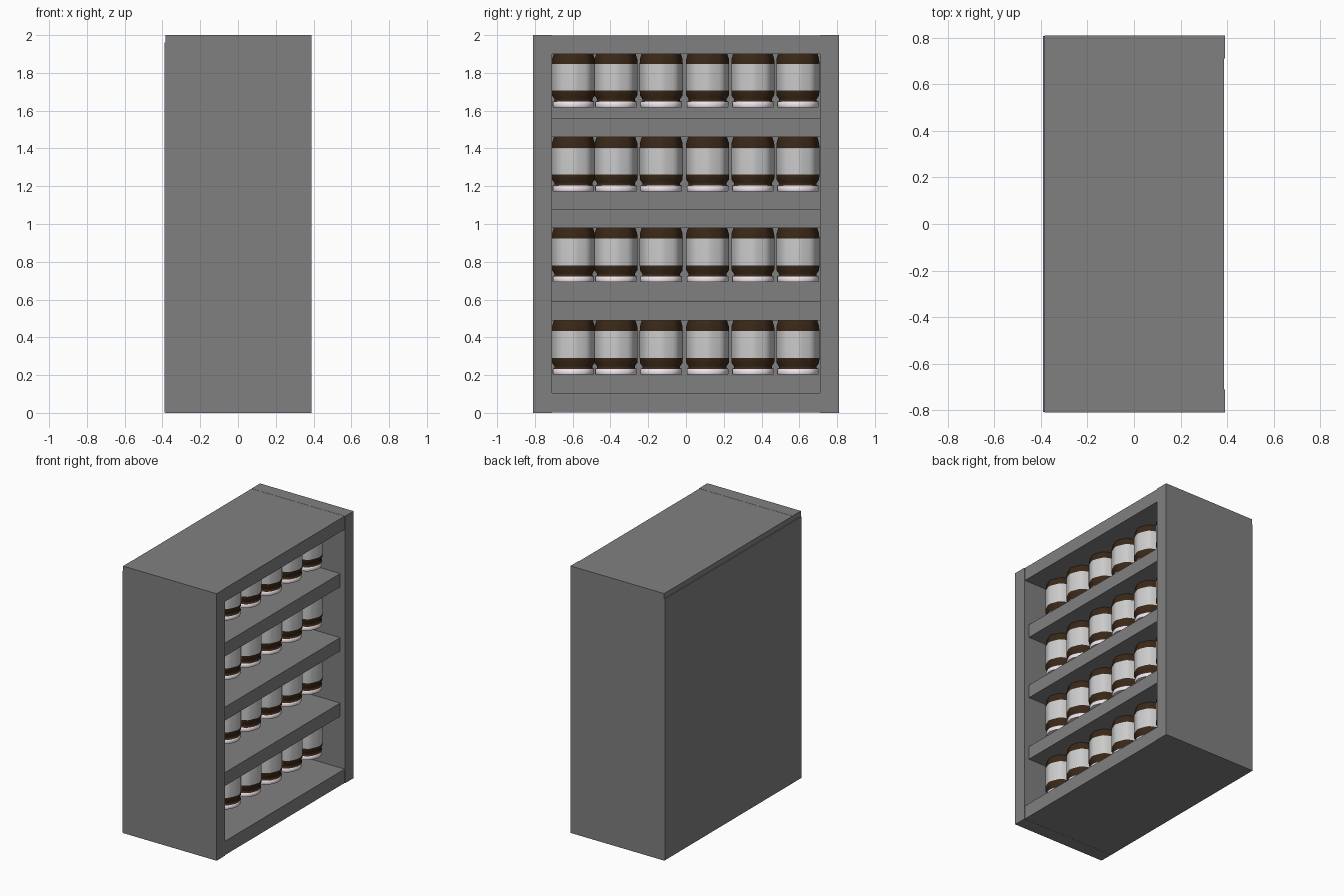
import bpy, bmesh
from math import cos, sin, pi

if "Cube" in bpy.data.objects:
    bpy.data.objects.remove(bpy.data.objects["Cube"])


def material(name, color):
    m = bpy.data.materials.new(name)
    m.diffuse_color = (*color, 1)
    m.use_nodes = True
    m.node_tree.nodes["Principled BSDF"].inputs["Base Color"].default_value = m.diffuse_color
    return m


cabinet_grey = material("cabinet_grey", (0.216, 0.216, 0.216))


def box(name, x0, x1, y0, y1, z0, z1):
    bm = bmesh.new()
    bmesh.ops.create_cube(bm, size=1)
    for v in bm.verts:
        v.co = ((x0 + x1) / 2 + v.co.x * (x1 - x0),
                (y0 + y1) / 2 + v.co.y * (y1 - y0),
                (z0 + z1) / 2 + v.co.z * (z1 - z0))
    me = bpy.data.meshes.new(name)
    bm.to_mesh(me)
    bm.free()
    me.materials.append(cabinet_grey)
    ob = bpy.data.objects.new(name, me)
    bpy.context.collection.objects.link(ob)
    return ob


# Cabinet shell, open towards +x
W = 0.71
box("left_wall", -0.385, 0.39, -0.81, -W, 0, 2)
box("right_wall", -0.385, 0.39, W, 0.81, 0, 2)
box("back_panel", -0.39, -0.29, -0.808, 0.808, 0.002, 1.96)
box("top_panel", -0.385, 0.386, -W, W, 1.90, 1.999)
box("bottom_panel", -0.385, 0.386, -W, W, 0.001, 0.105)

# Shelves, set slightly back from the opening
for i, z in enumerate((0.49, 0.98, 1.46)):
    box(f"shelf_{i + 1}", -0.30, 0.35, -W, W, z, z + 0.1)

# Upside-down jar: (radius, height, material of the band above the point)
LID, BROWN, LABEL = 0, 1, 2
profile = [(0.108, 0.0, LID), (0.110, 0.004, LID), (0.110, 0.030, BROWN),
           (0.100, 0.034, BROWN), (0.100, 0.044, BROWN), (0.113, 0.062, BROWN),
           (0.114, 0.088, LABEL), (0.114, 0.230, BROWN), (0.113, 0.255, BROWN),
           (0.103, 0.287, BROWN)]
N = 32
bm = bmesh.new()
rings = []
for r, z, _ in profile:
    lobe = 0.045 if z > 0.05 else 0.02
    ring = []
    for k in range(N):
        a = 2 * pi * k / N
        rr = r * (1 - lobe * (1 - cos(8 * a)) / 2)
        ring.append(bm.verts.new((rr * cos(a), rr * sin(a), z)))
    rings.append(ring)
for i in range(len(rings) - 1):
    for k in range(N):
        j = (k + 1) % N
        f = bm.faces.new((rings[i][k], rings[i][j], rings[i + 1][j], rings[i + 1][k]))
        f.material_index = profile[i][2]
        f.smooth = True
bm.faces.new(rings[0][::-1]).material_index = LID
bm.faces.new(rings[-1]).material_index = BROWN
for e in bm.edges:
    if len(e.link_faces) == 2 and e.calc_face_angle() > 0.6:
        e.smooth = False
jar_mesh = bpy.data.meshes.new("jar")
bm.to_mesh(jar_mesh)
bm.free()
for m in (material("lid_white", (0.86, 0.78, 0.83)),
          material("jar_brown", (0.042, 0.021, 0.009)),
          material("label_white", (0.90, 0.90, 0.87))):
    jar_mesh.materials.append(m)

# Rows of jars hanging just under each shelf
for row, z in enumerate((0.203, 0.693, 1.173, 1.618)):
    for col, y in enumerate((-0.596, -0.371, -0.131, 0.114, 0.354, 0.592)):
        ob = bpy.data.objects.new(f"jar_{row + 1}_{col + 1}", jar_mesh)
        ob.location = (0.15, y, z)
        bpy.context.collection.objects.link(ob)
